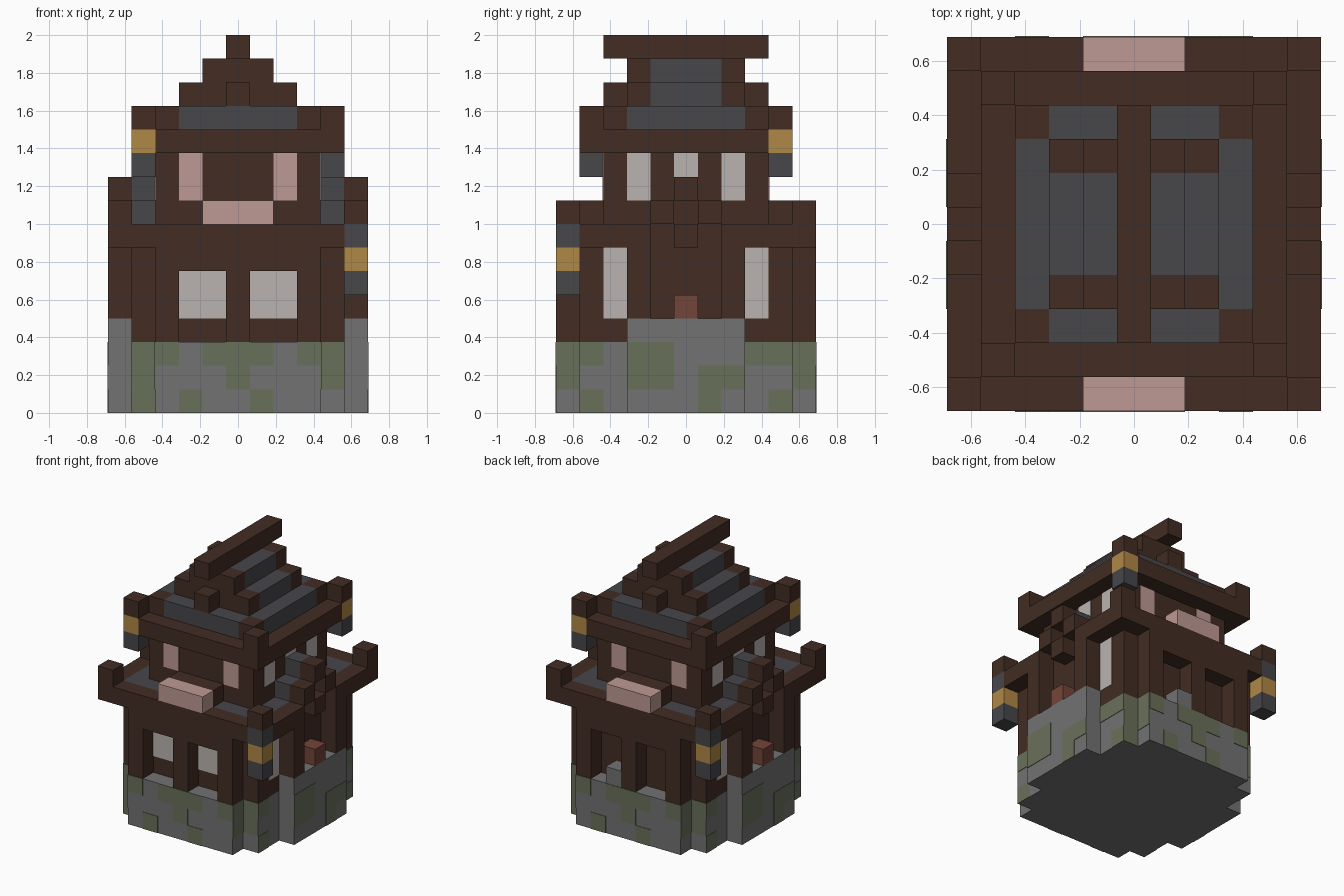
import bpy

cube = bpy.data.objects.get("Cube")
if cube:
    bpy.data.objects.remove(cube)

U = 0.125       # edge of one building block
THIN = 0.03     # plate thickness, in blocks
SIDES = (-1, 1)
CORNERS = [(sx, sy) for sx in SIDES for sy in SIDES]


def material(name, code):
    """Flat colour from a hex code, converted to linear."""
    srgb = [int(code[i:i + 2], 16) / 255 for i in (0, 2, 4)]
    rgba = [((c + 0.055) / 1.055) ** 2.4 for c in srgb] + [1]
    mat = bpy.data.materials.new(name)
    mat.use_nodes = True
    mat.diffuse_color = rgba
    mat.node_tree.nodes["Principled BSDF"].inputs["Base Color"].default_value = rgba
    return mat


WOOD = material("dark wood", "422c23")
SLATE = material("slate", "47474b")
STONE = material("stone", "727272")
MOSS = material("mossy stone", "69705a")
GOLD = material("lantern gold", "b08846")
PINK = material("pink", "be9993")
PANE = material("pale pane", "bab3b1")
RED = material("red clay", "744438")

QUADS = [(0, 2, 3, 1), (4, 5, 7, 6), (0, 1, 5, 4),
         (2, 6, 7, 3), (0, 4, 6, 2), (1, 3, 7, 5)]


def build(name, mat, boxes):
    """One mesh object from boxes given as (low, high) ranges per axis."""
    verts, faces = [], []
    for bx, by, bz in boxes:
        n = len(verts)
        verts += [(x * U, y * U, z * U) for z in bz for y in by for x in bx]
        faces += [[n + i for i in q] for q in QUADS]
    mesh = bpy.data.meshes.new(name)
    mesh.from_pydata(verts, [], faces)
    mesh.materials.append(mat)
    obj = bpy.data.objects.new(name, mesh)
    bpy.context.collection.objects.link(obj)
    return obj


def block(x, y, z):
    """Box from block indices; each is a number or an inclusive pair."""
    x, y, z = [sorted(v) if isinstance(v, tuple) else (v, v) for v in (x, y, z)]
    return ((x[0] - 0.5, x[1] + 0.5), (y[0] - 0.5, y[1] + 0.5), (z[0], z[1] + 1))


def span(n):
    return (-n, n)


def plate(axis, side, depth, across, z):
    """Thin plate on the outer face of the block at the given depth."""
    a = across if isinstance(across, tuple) else (across, across)
    a = (min(a) - 0.5, max(a) + 0.5)
    face = side * (depth + 0.5)
    d = sorted((face, face + side * THIN))
    zz = (z[0], z[1] + 1)
    return (d, a, zz) if axis == "x" else (a, d, zz)


# Stone foundation with stepped corners and porch steps
build("foundation", STONE,
      [block(span(4), span(4), (0, 2))]
      + [block(span(3), 5 * s, (0, 2)) for s in SIDES]
      + [block(5 * s, span(2), (0, 3)) for s in SIDES]
      + [block(1, 5, 3)])

# Moss patches, top row first; the opposite side is turned half round
front_moss = ["##.###.##", "#...#...#", "#.#..#..."]
side_moss = ["##.##...###", "#..##.##..#", ".#....#..#."]
patches = []
for axis, rows in (("y", front_moss), ("x", side_moss)):
    for r, row in enumerate(rows):
        for i, mark in enumerate(row):
            if mark == ".":
                continue
            a, z = i - len(row) // 2, 2 - r
            if axis == "y":
                depth = 5 if abs(a) <= 3 else 4
                turns = ((-1, a), (1, -a))
            else:
                depth = 5 if abs(a) <= 2 else 4 if abs(a) <= 4 else 3
                turns = ((1, a), (-1, -a))
            patches += [plate(axis, s, depth, b, (z, z)) for s, b in turns]
build("moss_patches", MOSS, patches)

# Lower storey
build("lower_walls", WOOD, [block(span(4), span(4), (3, 6)),
                            block(span(3), span(3), 7)]
      + [block(4 * s, span(1), 7) for s in SIDES])
for s, label in zip(SIDES, ("front", "back")):
    build(label + "_pillars", WOOD,
          [block(x, 5 * s, (3, 5)) for x in (-3, 0, 3)])
    build(label + "_lintel", WOOD, [block(span(3), 5 * s, 6)])
build("front_lower_windows", PANE,
      [plate("y", -1, 4, (s, 2 * s), (4, 5)) for s in SIDES])
build("side_lower_windows", PANE,
      [plate("x", sx, 4, 3 * sy, (4, 6)) for sx, sy in CORNERS])

# Side porches with stepped gables
for s, label in zip(SIDES, ("right", "left")):
    build(label + "_porch_pillars", WOOD,
          [block(5 * s, 2 * t, (4, 6)) for t in SIDES])
    build(label + "_porch_gable", WOOD,
          [block(5 * s, t, 8) for t in SIDES]
          + [block(5 * s, 0, 9), block(5 * s, 0, 7), block(4 * s, 0, 8)])
    build(label + "_porch_roof", SLATE,
          [block(4 * s, t, 8) for t in SIDES] + [block(4 * s, 0, 9)])
    build(label + "_porch_pot", RED, [block(5 * s, 0, 4)])

# Lower roof: slate walk, wooden rim and corner posts
build("lower_roof", SLATE,
      [block(span(3), 4 * s, 7) for s in SIDES]
      + [block(4 * sx, (2 * sy, 4 * sy), 7) for sx, sy in CORNERS])
build("lower_rim", WOOD,
      [block(span(4), 5 * s, 7) for s in SIDES]
      + [block(5 * sx, (2 * sy, 4 * sy), 7) for sx, sy in CORNERS])
build("lower_corner_posts", WOOD,
      [block(5 * sx, 5 * sy, 8 if sx != sy else (7, 8)) for sx, sy in CORNERS])

# Flower boxes on the front and back
build("flower_boxes", PINK, [block(span(1), 5 * s, 8) for s in SIDES])
build("flower_box_backs", WOOD, [block(span(1), 4 * s, 8) for s in SIDES])

# Upper storey
build("upper_walls", WOOD, [block(span(3), span(3), (8, 10))])
build("pink_windows", PINK,
      [plate("y", sy, 3, 2 * sx, (9, 10)) for sx, sy in CORNERS])
build("side_upper_windows", PANE,
      [plate("x", sx, 3, 2 * sy, (9, 10)) for sx, sy in CORNERS]
      + [plate("x", s, 3, 0, (10, 10)) for s in SIDES])

# Upper eaves and corner posts
build("upper_eaves", WOOD,
      [block(span(4), span(3), 11)]
      + [block(span(3), 4 * s, 11) for s in SIDES])
build("upper_corner_posts", WOOD,
      [block(4 * sx, 4 * sy, 12 if sx == sy else (11, 12)) for sx, sy in CORNERS]
      + [block(3 * sx, 3 * sy, 12) for sx, sy in CORNERS])

# Stepped top roof, gables, beam ends and ridge
build("top_roof", SLATE,
      [block(span(3), span(2), 12)]
      + [block(span(2), 3 * s, 12) for s in SIDES]
      + [block(span(2), span(1), 13), block(span(1), span(1), 14)])
for s, label in zip(SIDES, ("front", "back")):
    build(label + "_gable", WOOD,
          [block(span(2), 2 * s, 13), block(span(1), 2 * s, 14)])
    build(label + "_beam_end", WOOD, [block(0, 3 * s, 13)])
build("ridge_beam", WOOD, [block(0, span(3), 15)])

# Hanging lanterns on opposite corners
for s, label in zip(SIDES, ("back", "front")):
    x, y = 5 * s, -5 * s
    build(label + "_lower_lantern_caps", SLATE, [block(x, y, 5), block(x, y, 7)])
    build(label + "_lower_lantern_light", GOLD, [block(x, y, 6)])
for s, label in zip(SIDES, ("front", "back")):
    build(label + "_upper_lantern_cap", SLATE, [block(4 * s, 4 * s, 10)])
    build(label + "_upper_lantern_light", GOLD, [block(4 * s, 4 * s, 11)])
